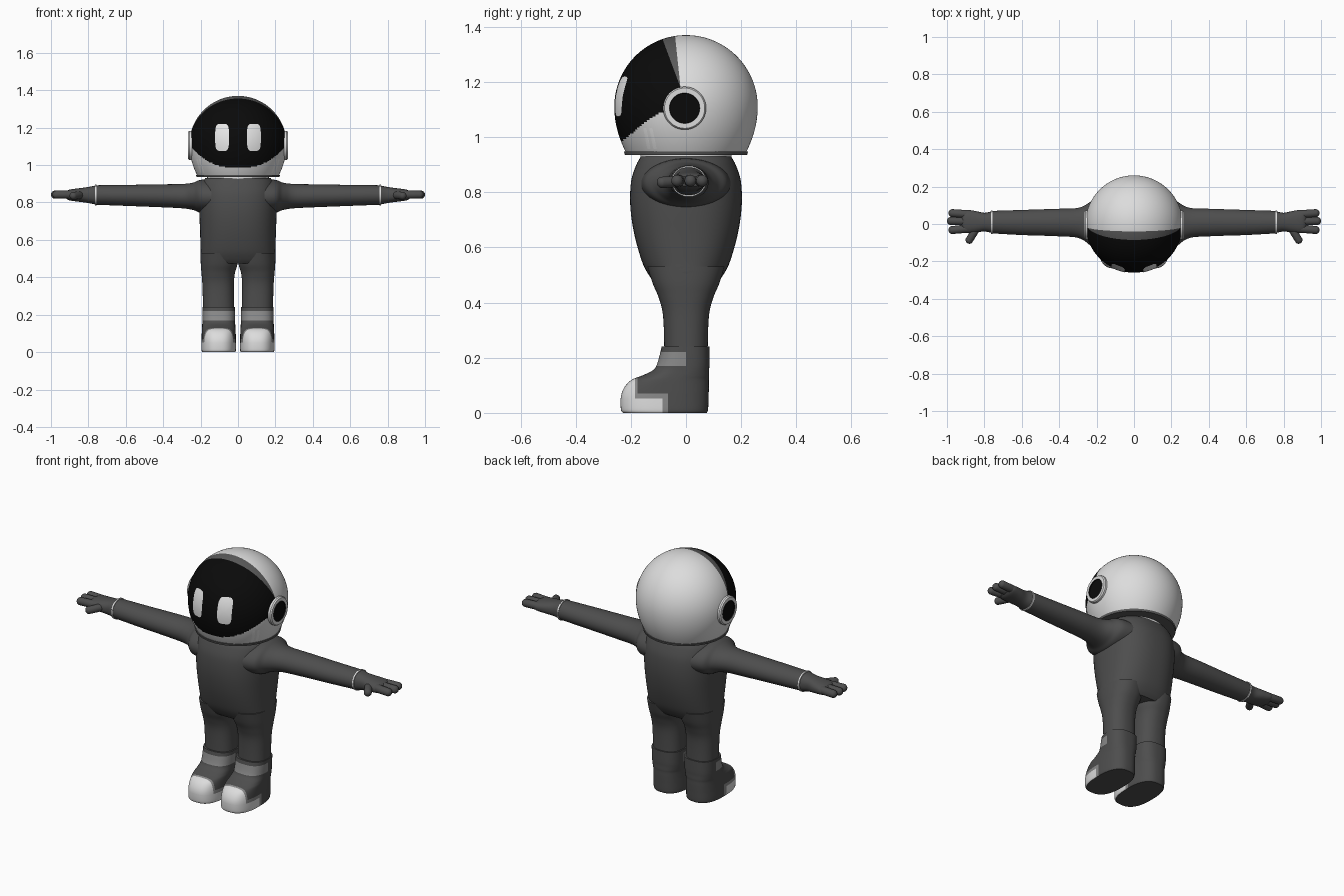
import bpy, bmesh, math
from mathutils import Vector

if "Cube" in bpy.data.objects:
    bpy.data.objects.remove(bpy.data.objects["Cube"])


def material(name, v):
    m = bpy.data.materials.new(name)
    m.use_nodes = True
    m.diffuse_color = (v, v, v, 1)
    m.node_tree.nodes["Principled BSDF"].inputs["Base Color"].default_value = (v, v, v, 1)
    return m


SUIT = material("suit dark grey", 0.075)
SHELL = material("shell white", 0.72)
BLACK = material("visor black", 0.003)
TRIM = material("trim grey", 0.25)
FRAME = material("frame grey", 0.10)
GLOW = material("bright white", 0.85)


def finish(name, bm, mats, rule=None, angle=35):
    bmesh.ops.recalc_face_normals(bm, faces=bm.faces)
    bm.normal_update()
    for f in bm.faces:
        f.smooth = True
        if rule:
            f.material_index = rule(f.calc_center_median(), f.normal)
    me = bpy.data.meshes.new(name)
    bm.to_mesh(me)
    bm.free()
    for m in mats:
        me.materials.append(m)
    me.set_sharp_from_angle(angle=math.radians(angle))
    ob = bpy.data.objects.new(name, me)
    bpy.context.collection.objects.link(ob)
    return ob


def spline(rows, steps):
    """Catmull-Rom interpolation of section rows."""
    out = []
    for i in range(len(rows) - 1):
        p0, p1, p2, p3 = (rows[max(0, min(len(rows) - 1, j))] for j in range(i - 1, i + 3))
        for k in range(steps):
            t = k / steps
            out.append([b + 0.5 * t * (c - a + t * (2 * a - 5 * b + 4 * c - d + t * (3 * (b - c) + d - a)))
                        for a, b, c, d in zip(p0, p1, p2, p3)])
    return out + [list(rows[-1])]


def loft(name, rows, mats, axis="z", side=1, steps=6, n=64, power=2.0, cuts=(), rule=None):
    """Skin superellipse sections (position, centre u, centre v, half u, half v)."""
    bm = bmesh.new()
    rings = []
    for t, cu, cv, hu, hv in (spline(rows, steps) if steps > 1 else rows):
        ring = []
        for k in range(n):
            a = 2 * math.pi * k / n
            c, s = math.cos(a), math.sin(a)
            u = cu + hu * math.copysign(abs(c) ** (2 / power), c)
            v = cv + hv * math.copysign(abs(s) ** (2 / power), s)
            co = (u, v, t) if axis == "z" else (t, u, v)
            ring.append(bm.verts.new((co[0] * side, co[1], co[2])))
        rings.append(ring)
    for r0, r1 in zip(rings, rings[1:]):
        for k in range(n):
            bm.faces.new((r0[k], r0[(k + 1) % n], r1[(k + 1) % n], r1[k]))
    bm.faces.new(rings[0])
    bm.faces.new(rings[-1])
    for co, no in cuts:
        bmesh.ops.bisect_plane(bm, geom=bm.verts[:] + bm.edges[:] + bm.faces[:],
                               plane_co=co, plane_no=no)
    return finish(name, bm, mats, rule)


def capsule(name, a, b, r, mat):
    """Rounded finger from a to b."""
    a, b = Vector(a), Vector(b)
    bm = bmesh.new()
    bmesh.ops.create_uvsphere(bm, u_segments=20, v_segments=12, radius=r)
    for v in bm.verts:
        if v.co.z > 0.001:
            v.co.z += (b - a).length
    q = Vector((0, 0, 1)).rotation_difference(b - a)
    for v in bm.verts:
        v.co = q @ v.co + a
    return finish(name, bm, [mat], angle=60)


# Helmet: dome above the equator, gentler taper below
MID, RAD, BASE = 1.11, 0.26, 0.945


def helmet_radius(z):
    if z > MID:
        return math.sqrt(max(0, RAD ** 2 - (z - MID) ** 2))
    return RAD - 0.042 * ((MID - z) / (MID - BASE)) ** 2


def helmet_rule(c, n):
    if c.z < 0.95 and n.z < -0.9:
        return 2
    if c.y + 0.02 + (c.z - 1.18) * 0.371 < 0 and c.z > 0.985 + 0.11 * (abs(c.x) / 0.25) ** 2.5:
        return 1
    if c.z > 1.15 and c.y + 0.02 + (c.z - 1.18) * 0.105 < 0:
        return 2
    return 0


heights = [BASE + (MID - BASE) * i / 24 for i in range(24)]
heights += [MID + RAD * math.sin(math.pi / 2 * i / 40) for i in range(40)] + [MID + RAD * 0.9998]
loft("helmet", [(z, 0, 0, helmet_radius(z), helmet_radius(z)) for z in heights],
     [SHELL, BLACK, FRAME], steps=1, n=128, rule=helmet_rule,
     cuts=[((0, -0.02, 1.18), (0, 1, 0.371)), ((0, -0.02, 1.18), (0, 1, 0.105))])
loft("helmet_rim", [(0.936, 0, 0, 0.222, 0.222), (0.948, 0, 0, 0.225, 0.225)], [FRAME], steps=1)
loft("neck_ring", [(0.915, 0, 0, 0.165, 0.165), (0.94, 0, 0, 0.165, 0.165)], [GLOW], steps=1)


def plate(name, side, centre, half, mat, axis="y", lean=0.0, power=4):
    """Thin rounded plate wrapped on the helmet, facing the front or a side."""
    bm = bmesh.new()
    rings, n = [], 40
    for j in range(7):
        ring = []
        for k in range(n):
            a = 2 * math.pi * k / n
            c, s = math.cos(a), math.sin(a)
            dz = j / 6 * half[1] * math.copysign(abs(s) ** (2 / power), s)
            u = centre[0] + j / 6 * half[0] * math.copysign(abs(c) ** (2 / power), c) + lean * dz
            z = centre[1] + dz
            w = math.sqrt(helmet_radius(z) ** 2 - u * u) + 0.003
            ring.append(bm.verts.new((u * side, -w, z) if axis == "y" else (w * side, u, z)))
        rings.append(ring)
    for r0, r1 in zip(rings, rings[1:]):
        for k in range(n):
            bm.faces.new((r0[k], r0[(k + 1) % n], r1[(k + 1) % n], r1[k]))
    bmesh.ops.remove_doubles(bm, verts=bm.verts, dist=1e-6)
    ob = finish(name, bm, [mat])
    # Point the plate outwards
    p = ob.data.polygons[0]
    if p.normal.dot(Vector((p.center.x, p.center.y, 0))) < 0:
        ob.data.flip_normals()


# Torso with rounded shoulders
loft("torso", [(0.475, 0, 0, 0.185, 0.115), (0.5, 0, 0, 0.199, 0.135), (0.55, 0, 0, 0.2, 0.16),
               (0.65, 0, 0, 0.203, 0.188), (0.75, 0, 0, 0.207, 0.202), (0.84, 0, 0, 0.207, 0.199),
               (0.9, 0, 0, 0.195, 0.18), (0.93, 0, 0, 0.175, 0.163)], [SUIT], power=2.4)


def boot_rule(c, n):
    if n.z < -0.9:
        return 0
    if 0.17 < c.z < 0.22 and c.y < 0:
        return 2
    if c.z < 0.14 and (c.y < -0.185 or (c.y < -0.085 and c.z < 0.052)):
        return 1
    if c.z < 0.14 and (c.y < -0.175 or (c.y < -0.065 and c.z < 0.07)):
        return 2
    return 0


boot_cuts = [((0, y, 0), (0, 1, 0)) for y in (-0.185, -0.175, -0.085, -0.065, 0)]
boot_cuts += [((0, 0, z), (0, 0, 1)) for z in (0.052, 0.07, 0.17, 0.22)]
# Boot outline as height, front, back, half width
boot_outline = [(0, -0.228, 0.075, 0.088), (0.012, -0.236, 0.08, 0.092), (0.06, -0.236, 0.082, 0.092),
                (0.095, -0.222, 0.083, 0.091), (0.12, -0.197, 0.083, 0.09), (0.135, -0.16, 0.084, 0.089),
                (0.155, -0.12, 0.084, 0.088), (0.18, -0.104, 0.085, 0.088), (0.24, -0.088, 0.085, 0.088)]

for side, word in ((1, "left"), (-1, "right")):
    # Face lights, cheek slashes and ear pods
    plate(word + "_eye", side, (0.085, 1.148), (0.037, 0.073), GLOW)
    for i, y in enumerate((-0.142, -0.12)):
        plate(f"{word}_slash_{i + 1}", side, (y, 0.995), (0.006, 0.038), GLOW, "x", -0.2, 8)
    loft(word + "_ear_pod", [(x, -0.005, 1.105, r, r) for x, r in
                             ((0.2, 0.078), (0.26, 0.078), (0.267, 0.073), (0.267, 0.055), (0.261, 0.054))],
         [SHELL, BLACK], "x", side, steps=1,
         rule=lambda c, n: int(abs(c.x) < 0.2665 and math.hypot(c.y + 0.005, c.z - 1.105) < 0.06 and abs(c.x) > 0.25))

    # Arm flaring into the shoulder
    loft(word + "_arm", [(0.12, 0, 0.83, 0.165, 0.095), (0.2, 0, 0.833, 0.15, 0.088),
                         (0.24, 0.002, 0.833, 0.112, 0.073), (0.3, 0.006, 0.834, 0.08, 0.065),
                         (0.42, 0.008, 0.836, 0.073, 0.061), (0.6, 0.008, 0.838, 0.067, 0.056),
                         (0.76, 0.01, 0.84, 0.06, 0.052)], [SUIT], "x", side)
    loft(word + "_cuff", [(0.757, 0.01, 0.84, 0.063, 0.056), (0.765, 0.01, 0.84, 0.063, 0.056)],
         [SHELL], "x", side, steps=1)
    loft(word + "_palm", [(0.76, 0.01, 0.84, 0.058, 0.051), (0.8, 0.01, 0.84, 0.05, 0.043),
                          (0.85, 0.012, 0.84, 0.058, 0.036), (0.9, 0.014, 0.84, 0.062, 0.029),
                          (0.92, 0.014, 0.84, 0.05, 0.018)], [SUIT], "x", side, n=40, power=2.3)
    for i, (y0, y1, tip) in enumerate(((-0.025, -0.032, 0.97), (0.014, 0.016, 0.978), (0.052, 0.058, 0.97))):
        capsule(f"{word}_finger_{i + 1}", (0.89 * side, y0, 0.842), (tip * side, y1, 0.842), 0.022, SUIT)
    capsule(word + "_thumb", (0.84 * side, -0.02, 0.84), (0.88 * side, -0.085, 0.836), 0.021, SUIT)

    # Leg and boot
    loft(word + "_leg", [(0.2, 0.103, 0, 0.083, 0.078), (0.35, 0.106, 0, 0.084, 0.083),
                         (0.42, 0.106, 0, 0.089, 0.1), (0.47, 0.101, 0, 0.098, 0.121),
                         (0.53, 0.1, 0, 0.1, 0.14)], [SUIT], side=side, power=2.3)
    loft(word + "_boot", [(z, 0.103, (f + b) / 2, w, (b - f) / 2) for z, f, b, w in boot_outline],
         [SUIT, SHELL, TRIM], side=side, power=2.6, cuts=boot_cuts, rule=boot_rule)
